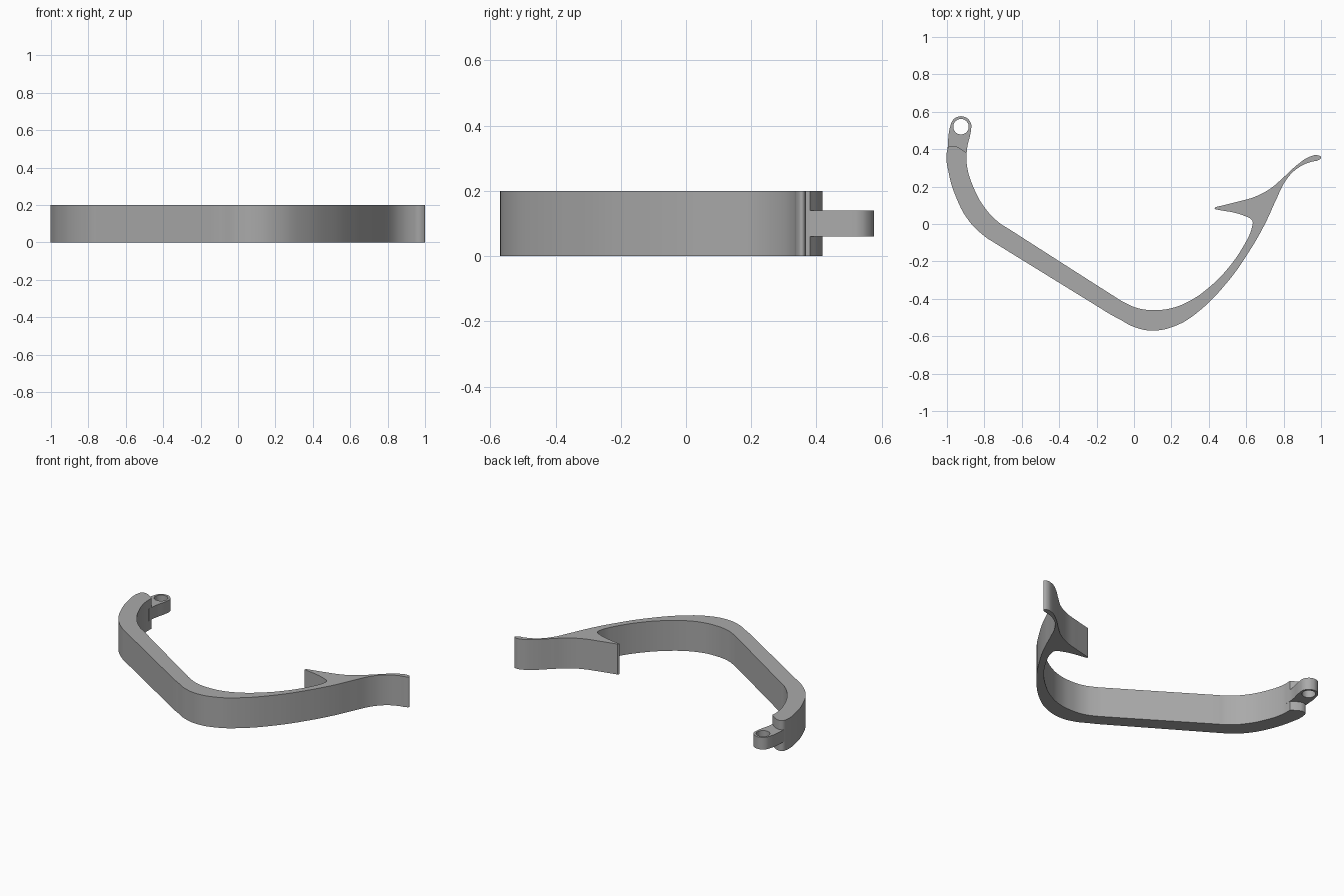
import bpy
import math

cube = bpy.data.objects.get("Cube")
if cube:
    bpy.data.objects.remove(cube, do_unlink=True)

grey = bpy.data.materials.new("plain_grey")
grey.use_nodes = True
colour = (0.4, 0.4, 0.4, 1)
grey.diffuse_color = colour
grey.node_tree.nodes["Principled BSDF"].inputs["Base Color"].default_value = colour


def add_outline(curve, points, corners=()):
    """Closed smooth outline; points listed in corners stay sharp."""
    spline = curve.splines.new("BEZIER")
    spline.bezier_points.add(len(points) - 1)
    spline.use_cyclic_u = True
    for bp, (x, y) in zip(spline.bezier_points, points):
        bp.co = (x, y, 0)
        kind = "VECTOR" if (x, y) in corners else "AUTO"
        bp.handle_left_type = bp.handle_right_type = kind


def extruded(name, outlines, bottom, top):
    """Fill the outlines (inner ones become holes) and extrude between two heights."""
    curve = bpy.data.curves.new(name, "CURVE")
    curve.dimensions = "2D"
    curve.fill_mode = "BOTH"
    curve.resolution_u = 6
    curve.extrude = (top - bottom) / 2
    for points, corners in outlines:
        add_outline(curve, points, corners)
    obj = bpy.data.objects.new(name, curve)
    bpy.context.collection.objects.link(obj)
    obj.location.z = (top + bottom) / 2
    bpy.ops.object.select_all(action="DESELECT")
    obj.select_set(True)
    bpy.context.view_layer.objects.active = obj
    bpy.ops.object.convert(target="MESH")
    obj = bpy.context.object
    # Weld the caps to the walls so that shading splits only at true edges
    bpy.ops.object.mode_set(mode="EDIT")
    bpy.ops.mesh.select_all(action="SELECT")
    bpy.ops.mesh.remove_doubles(threshold=0.0005)
    bpy.ops.mesh.normals_make_consistent(inside=False)
    bpy.ops.object.mode_set(mode="OBJECT")
    obj.data.materials.clear()
    obj.data.materials.append(grey)
    bpy.ops.object.shade_smooth_by_angle(angle=math.radians(35))
    return obj


# Hook body: outer side, flared tip, barb, then back along the inner side
outer = [(-1, .39), (-.99, .27), (-.95, .14), (-.885, .02), (-.8, -.065),
         (-.75, -.098), (-.7, -.129), (-.18, -.45), (-.13, -.481), (-.08, -.508),
         (0, -.55), (.1, -.57), (.22, -.545), (.33, -.48), (.5, -.31),
         (.62, -.14), (.7, 0), (.76, .13), (.81, .23), (.87, .295), (.945, .332)]
tip = [(.985, .341), (1, .355), (.985, .367), (.94, .36)]
barb = [(.88, .322), (.8, .25), (.73, .19), (.65, .147), (.55, .118),
        (.435, .09), (.43, .08), (.6, .04), (.632, .018)]
inner = [(.63, -.02), (.59, -.11), (.5, -.24), (.4, -.34), (.3, -.41),
         (.2, -.45), (.11, -.46), (.02, -.45), (-.06, -.415), (-.11, -.384),
         (-.67, -.026), (-.72, .006), (-.8, .09), (-.86, .2), (-.893, .31)]
shoulder = [(-.895, .38), (-.94, .41), (-.965, .418), (-.988, .413)]
extruded("hook_body",
         [(outer + tip + barb + inner + shoulder,
           [(.435, .09), (.43, .08), (-.895, .38)])], 0, .2)

# Thin pivot tab with a round hole
centre_x, centre_y = -.925, .52


def arc(radius, start, end, steps):
    angles = [math.radians(start + (end - start) * i / steps) for i in range(steps + 1)]
    return [(centre_x + radius * math.cos(a), centre_y + radius * math.sin(a))
            for a in angles]


root = [(-.998, .39), (-.96, .35), (-.895, .35), (-.893, .4)]
hole = arc(.041, 0, 315, 7)
extruded("pivot_tab", [(root + arc(.056, -15, 165, 6), root[:3]), (hole, [])], .06, .14)
